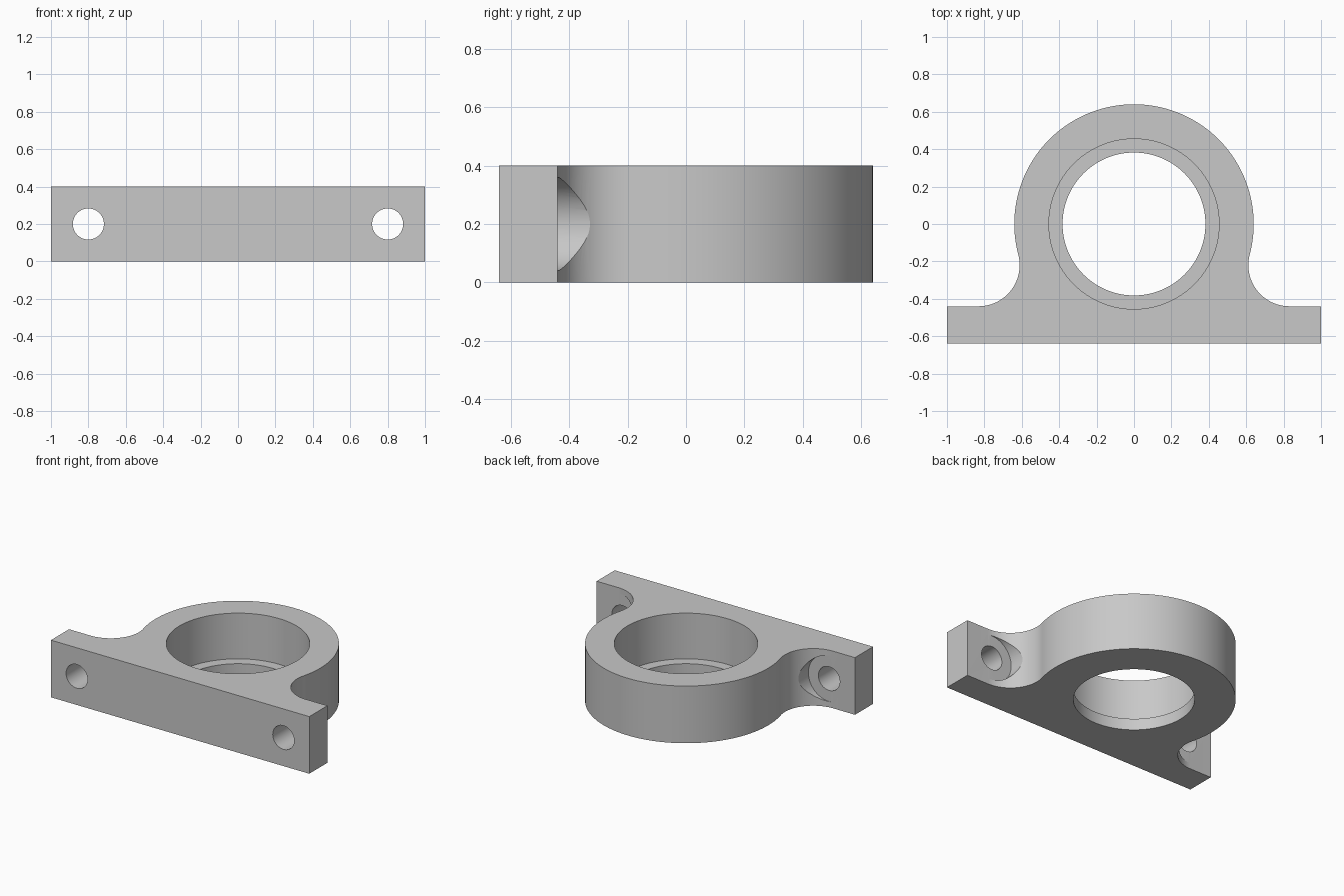
import bpy
import bmesh
from math import sin, cos, pi, sqrt, atan2, radians
from mathutils import Matrix

cube = bpy.data.objects.get("Cube")
if cube:
    bpy.data.objects.remove(cube, do_unlink=True)

HEIGHT = 0.4
RING_R = 0.64       # outer radius of the ring
FLANGE_Y = -0.44    # rear face of the mounting flange
FILLET = 0.22       # blend between ring and flange
BOLT_X = 0.8

metal = bpy.data.materials.new("plain grey metal")
metal.use_nodes = True
grey = (0.58, 0.58, 0.58, 1)
metal.diffuse_color = grey
metal.node_tree.nodes["Principled BSDF"].inputs["Base Color"].default_value = grey


def make_object(name, bm):
    bmesh.ops.recalc_face_normals(bm, faces=bm.faces[:])
    mesh = bpy.data.meshes.new(name)
    bm.to_mesh(mesh)
    bm.free()
    mesh.materials.append(metal)
    obj = bpy.data.objects.new(name, mesh)
    bpy.context.collection.objects.link(obj)
    return obj


def arc(cx, cy, r, start, end, steps):
    angles = [start + (end - start) * i / steps for i in range(steps + 1)]
    return [(cx + r * cos(a), cy + r * sin(a)) for a in angles]


def cylinder(name, r, start, end, x=0, z=0, along_y=False):
    """Cutter running from start to end along z, or along y."""
    bm = bmesh.new()
    bmesh.ops.create_cone(bm, cap_ends=True, segments=128 if not along_y else 64,
                          radius1=r, radius2=r, depth=end - start)
    mid = (start + end) / 2
    if along_y:
        matrix = Matrix.Translation((x, mid, z)) @ Matrix.Rotation(pi / 2, 4, "X")
    else:
        matrix = Matrix.Translation((x, 0, mid))
    bmesh.ops.transform(bm, matrix=matrix, verts=bm.verts[:])
    obj = make_object(name, bm)
    obj.hide_render = True
    return obj


# Half outline: flange end, concave fillet, then ring up to its crown
fy = FLANGE_Y + FILLET
fx = sqrt((RING_R + FILLET) ** 2 - fy ** 2)
touch = atan2(fy, fx)
half = [(1, -RING_R), (1, FLANGE_Y)]
half += arc(fx, fy, FILLET, -pi / 2, touch - pi, 24)
half += arc(0, 0, RING_R, touch, pi / 2, 64)[1:]
outline = half + [(-x, y) for x, y in reversed(half[:-1])]

# Extruded housing body
bm = bmesh.new()
base = bm.faces.new([bm.verts.new((x, y, 0)) for x, y in outline])
top = bmesh.ops.extrude_face_region(bm, geom=[base], use_keep_orig=True)["geom"]
bmesh.ops.translate(bm, vec=(0, 0, HEIGHT),
                    verts=[v for v in top if isinstance(v, bmesh.types.BMVert)])
housing = make_object("bearing_housing", bm)

# Stepped bore, bolt holes and spot faces
cutters = [cylinder("through_bore_cutter", 0.382, -0.1, 0.5),
           cylinder("bearing_seat_cutter", 0.455, 0.08, 0.5)]
for side, x in (("left", BOLT_X), ("right", -BOLT_X)):
    cutters.append(cylinder(side + "_bolt_hole_cutter", 0.083, -0.8, -0.3,
                            x, HEIGHT / 2, True))
    cutters.append(cylinder(side + "_spot_face_cutter", 0.16, FLANGE_Y + 0.0005, -0.1,
                            x, HEIGHT / 2, True))

bpy.context.view_layer.objects.active = housing
housing.select_set(True)
for cutter in cutters:
    mod = housing.modifiers.new(cutter.name, "BOOLEAN")
    mod.operation = "DIFFERENCE"
    mod.solver = "EXACT"
    mod.object = cutter
    bpy.ops.object.modifier_apply(modifier=mod.name)
    bpy.data.objects.remove(cutter, do_unlink=True)

bpy.ops.object.shade_smooth_by_angle(angle=radians(30))
